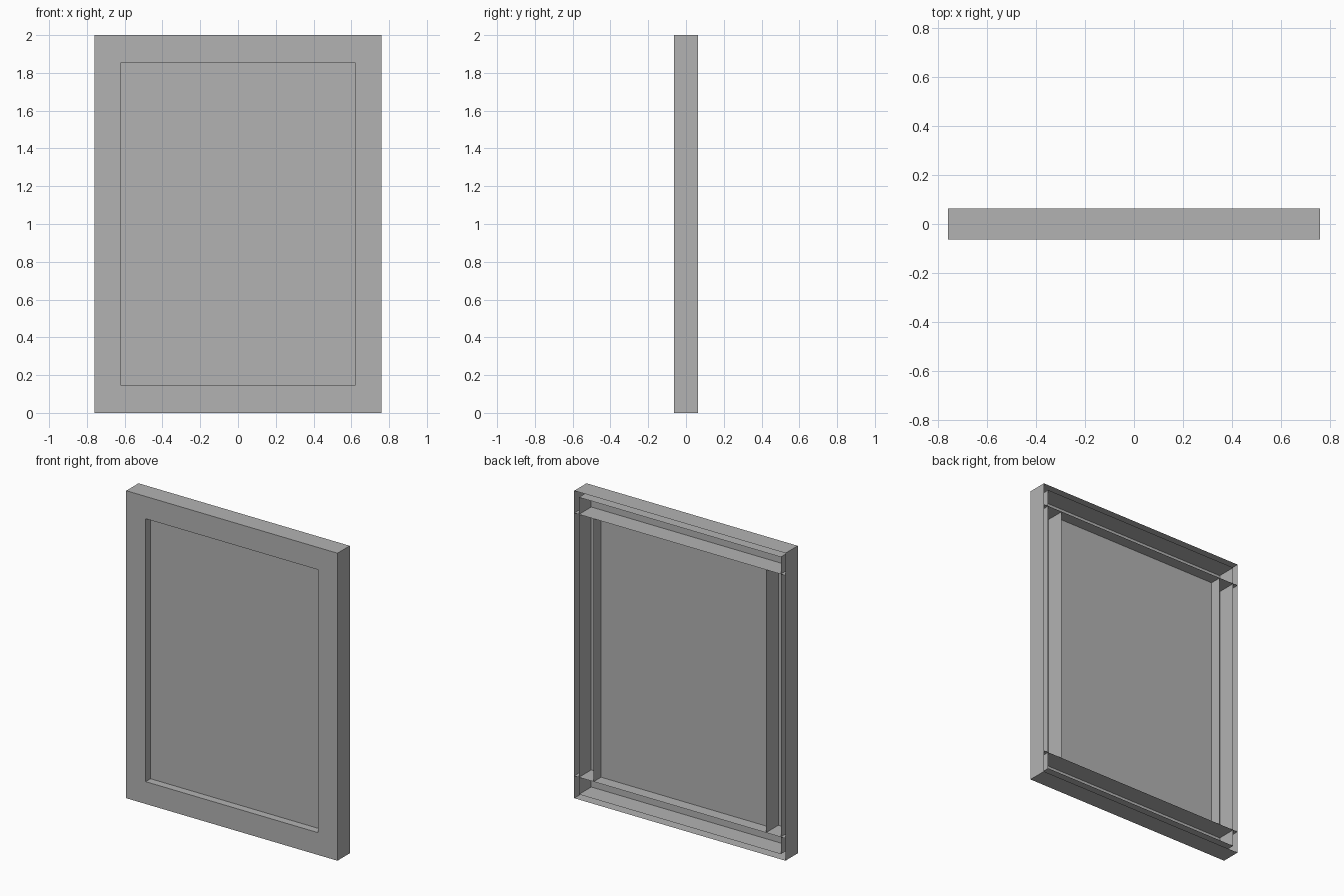
import bpy, bmesh

if "Cube" in bpy.data.objects:
    bpy.data.objects.remove(bpy.data.objects["Cube"])

W, D, H = 0.76, 0.063, 2.0        # half width, half depth, height
OX, OZ0, OZ1 = 0.62, 0.145, 1.855  # opening
G = 0.034                          # gap between outer wall and inner rib
PANEL_Y = -0.013

grey = bpy.data.materials.new("grey")
grey.diffuse_color = (0.45, 0.45, 0.45, 1)
grey.use_nodes = True
grey.node_tree.nodes["Principled BSDF"].inputs["Base Color"].default_value = grey.diffuse_color


def sheet_object(name, quads):
    """Object made of thin single-face sheets."""
    bm = bmesh.new()
    for q in quads:
        bm.faces.new([bm.verts.new(p) for p in q])
    bmesh.ops.remove_doubles(bm, verts=bm.verts, dist=1e-5)
    me = bpy.data.meshes.new(name)
    bm.to_mesh(me)
    bm.free()
    me.materials.append(grey)
    ob = bpy.data.objects.new(name, me)
    bpy.context.collection.objects.link(ob)
    return ob


def upright(x, z0, z1, side):
    """Sheet across the depth at constant x, facing +x or -x."""
    q = [(x, -D, z0), (x, D, z0), (x, D, z1), (x, -D, z1)]
    return q if side > 0 else q[::-1]


def level(z, x, side):
    """Sheet across the depth at constant z, facing up or down."""
    q = [(-x, -D, z), (x, -D, z), (x, D, z), (-x, D, z)]
    return q if side > 0 else q[::-1]


def facing(x0, x1, z0, z1, y):
    """Sheet facing the front."""
    return [(x0, y, z0), (x1, y, z0), (x1, y, z1), (x0, y, z1)]


# flat front border around the opening
sheet_object("front_border", [
    facing(-W, W, 0, OZ0, -D), facing(-W, W, OZ1, H, -D),
    facing(-W, -OX, OZ0, OZ1, -D), facing(OX, W, OZ0, OZ1, -D)])

# outer walls
sheet_object("outer_walls", [upright(s * W, 0, H, s) for s in (-1, 1)]
             + [level(0, W, -1), level(H, W, 1)])

# ribs just inside the outer walls, open at the back
sheet_object("inner_ribs", [upright(s * (W - G), G, H - G, -s) for s in (-1, 1)]
             + [level(G, W - G, 1), level(H - G, W - G, -1)])

# walls of the opening: the level ones run the full width
sheet_object("opening_walls", [upright(s * OX, OZ0, OZ1, -s) for s in (-1, 1)]
             + [level(OZ0, W, 1), level(OZ1, W, -1)])

# recessed panel filling the opening
sheet_object("panel", [facing(-OX, OX, OZ0, OZ1, PANEL_Y)])
